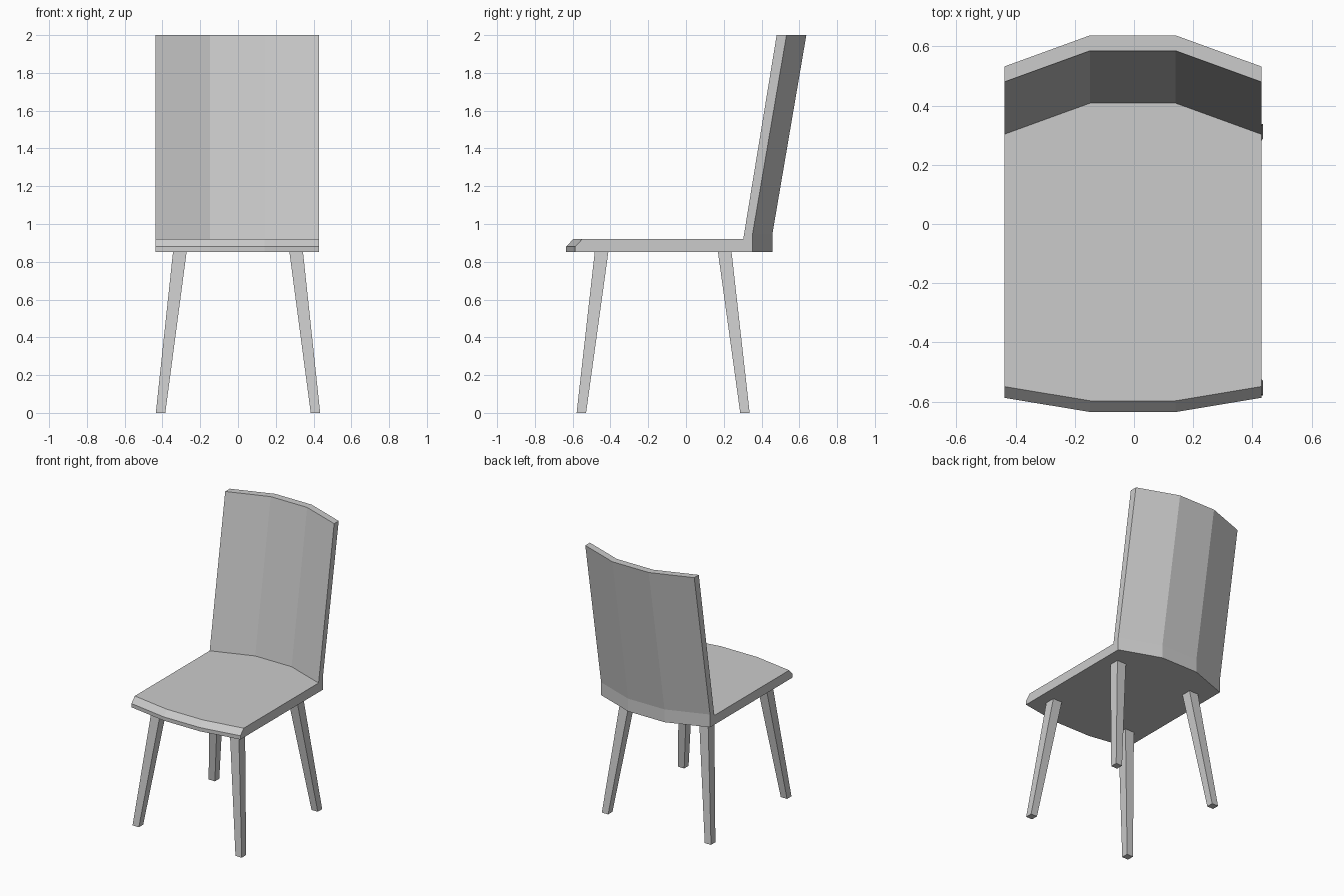
import bpy, bmesh

if "Cube" in bpy.data.objects:
    bpy.data.objects.remove(bpy.data.objects["Cube"])


def add_object(name, bm):
    bmesh.ops.recalc_face_normals(bm, faces=bm.faces)
    mesh = bpy.data.meshes.new(name)
    bm.to_mesh(mesh)
    bm.free()
    obj = bpy.data.objects.new(name, mesh)
    bpy.context.collection.objects.link(obj)
    return obj


def loft(name, rings):
    """Closed solid through a row of matching outlines."""
    bm = bmesh.new()
    loops = [[bm.verts.new(p) for p in ring] for ring in rings]
    n = len(loops[0])
    for a, b in zip(loops, loops[1:]):
        for i in range(n):
            j = (i + 1) % n
            bm.faces.new((a[i], a[j], b[j], b[i]))
    bm.faces.new(loops[0])
    bm.faces.new(loops[-1])
    return add_object(name, bm)


# Seat and back: one L-shaped side profile (y, z, bulge toward the middle)
FRONT, REAR = -0.048, 0.105
profile = [
    (-0.587, 0.853, FRONT), (-0.587, 0.88, FRONT), (-0.549, 0.92, FRONT),
    (0.303, 0.92, REAR), (0.48, 2.0, REAR), (0.532, 2.0, REAR),
    (0.352, 0.945, REAR), (0.352, 0.853, REAR),
]
stations = [(-0.438, 0), (-0.149, 1), (0.141, 1), (0.43, 0)]
loft("seat_and_back",
     [[(x, y + bulge * k, z) for y, z, bulge in profile] for x, k in stations])


# Tapered, splayed legs
def square(cx, cy, z, hx, hy):
    return [(cx - hx, cy - hy, z), (cx + hx, cy - hy, z),
            (cx + hx, cy + hy, z), (cx - hx, cy + hy, z)]


MID_Y = -0.121
for side, sx in (("left", -1), ("right", 1)):
    for end, sy in (("front", -1), ("rear", 1)):
        loft(f"{end}_{side}_leg", [
            square(sx * 0.41, MID_Y + sy * 0.433, 0.0, 0.025, 0.025),
            square(sx * 0.308, MID_Y + sy * 0.326, 0.853, 0.036, 0.036),
        ])
